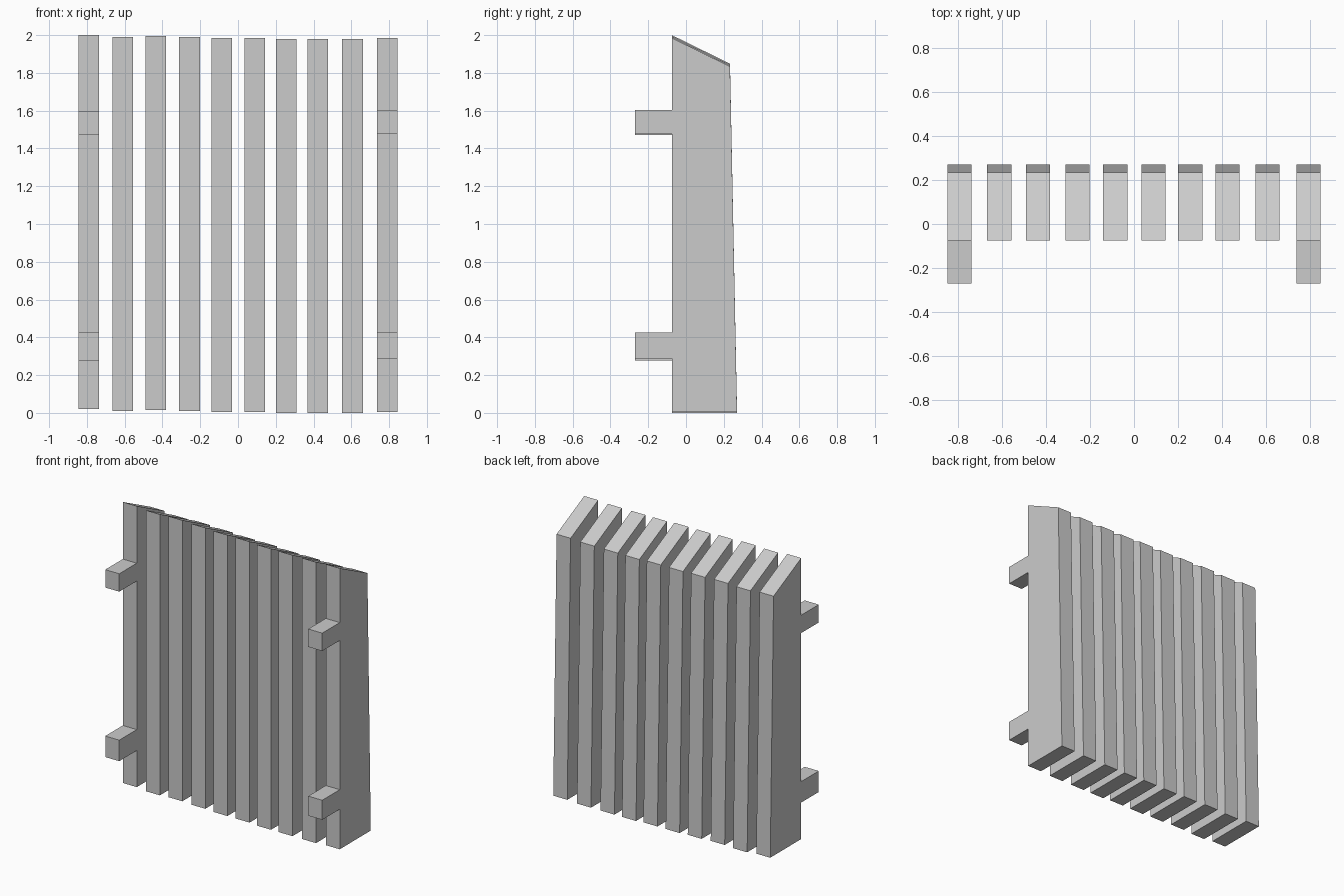
import bpy, bmesh

if "Cube" in bpy.data.objects:
    bpy.data.objects.remove(bpy.data.objects["Cube"])

WIDTH = 0.109
FRONT, BACK, TAB = -0.075, 0.27, -0.27


def make_slat(name, x, lift, tabs=()):
    # side profile (y, z): bottom, tapered back, sloped top, then down the front
    profile = [(FRONT, lift), (BACK, lift), (0.233, 1.828 + lift), (FRONT, 1.979 + lift)]
    for low, high in tabs:
        profile += [(FRONT, high), (TAB, high), (TAB, low), (FRONT, low)]
    bm = bmesh.new()
    face = bm.faces.new([bm.verts.new((x - WIDTH / 2, y, z)) for y, z in profile])
    side = bmesh.ops.extrude_face_region(bm, geom=[face])
    verts = [g for g in side["geom"] if isinstance(g, bmesh.types.BMVert)]
    bmesh.ops.translate(bm, vec=(WIDTH, 0, 0), verts=verts)
    bmesh.ops.recalc_face_normals(bm, faces=bm.faces)
    mesh = bpy.data.meshes.new(name)
    bm.to_mesh(mesh)
    bm.free()
    bpy.context.collection.objects.link(bpy.data.objects.new(name, mesh))


# End slats carry two mounting tabs on the front
make_slat("left_end_slat", -0.791, 0.021, [(1.472, 1.598), (0.278, 0.426)])
make_slat("right_end_slat", 0.791, 0.006, [(1.477, 1.603), (0.288, 0.426)])

# Inner slats: slightly uneven spacing and height
inner = [(-0.611, 0.011), (-0.436, 0.016), (-0.257, 0.011), (-0.085, 0.006),
         (0.088, 0.006), (0.255, 0.0), (0.423, 0.0), (0.606, 0.0)]
for i, (x, lift) in enumerate(inner, 1):
    make_slat(f"inner_slat_{i}", x, lift)
